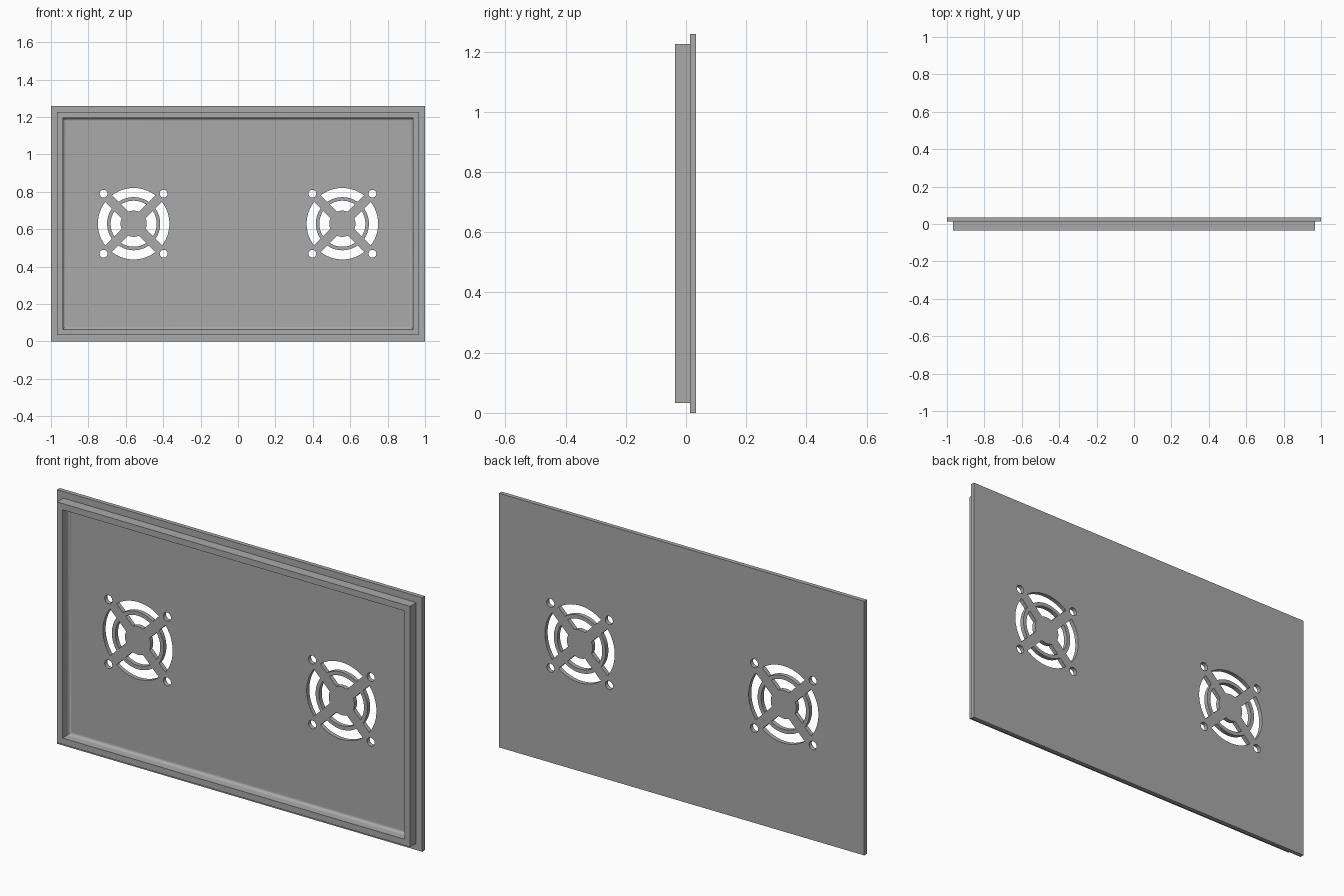
import bpy, bmesh, math
from mathutils import Vector

cube = bpy.data.objects.get("Cube")
if cube:
    bpy.data.objects.remove(cube, do_unlink=True)

HEIGHT = 1.258
MID_Z = HEIGHT / 2
BACK, SEAT, FRONT = 0.034, 0.013, -0.036   # depth of panel back, panel face, rim face
FAN_X = 0.558

grey = bpy.data.materials.new("grey plastic")
grey.use_nodes = True
colour = (0.4, 0.4, 0.4, 1)
grey.diffuse_color = colour
grey.node_tree.nodes["Principled BSDF"].inputs["Base Color"].default_value = colour


def make_object(name, bm):
    bmesh.ops.recalc_face_normals(bm, faces=bm.faces)
    mesh = bpy.data.meshes.new(name)
    bm.to_mesh(mesh)
    bm.free()
    mesh.materials.append(grey)
    obj = bpy.data.objects.new(name, mesh)
    bpy.context.collection.objects.link(obj)
    return obj


def add_prism(bm, outline, y0, y1):
    """Extrude a closed (x, z) outline from depth y0 to y1."""
    face = bm.faces.new([bm.verts.new((x, y0, z)) for x, z in outline])
    new = bmesh.ops.extrude_face_region(bm, geom=[face])["geom"]
    verts = [v for v in new if isinstance(v, bmesh.types.BMVert)]
    bmesh.ops.translate(bm, verts=verts, vec=(0, y1 - y0, 0))


def slot_outline(cx, cz, r_in, r_out, mid, half_bar, steps=20):
    """Ring quarter whose straight ends run parallel to the spokes."""
    points = []
    for r, direction in ((r_out, 1), (r_in, -1)):
        reach = math.pi / 4 - math.asin(half_bar / r)
        for i in range(steps + 1):
            a = mid + direction * reach * (2 * i / steps - 1)
            points.append((cx + r * math.cos(a), cz + r * math.sin(a)))
    return points


def circle_outline(cx, cz, r, steps=24):
    return [(cx + r * math.cos(math.tau * i / steps),
             cz + r * math.sin(math.tau * i / steps)) for i in range(steps)]


# Back panel
bm = bmesh.new()
add_prism(bm, [(-1, 0), (1, 0), (1, HEIGHT), (-1, HEIGHT)], SEAT, BACK)
panel = make_object("back_panel", bm)

# Fan grille openings: two rings of slots and four screw holes per fan
bm = bmesh.new()
for cx in (-FAN_X, FAN_X):
    for k in range(4):
        mid = k * math.pi / 2
        for r_in, r_out in ((0.142, 0.191), (0.07, 0.123)):
            add_prism(bm, slot_outline(cx, MID_Z, r_in, r_out, mid, 0.025), -0.1, 0.1)
        corner = mid + math.pi / 4
        add_prism(bm, circle_outline(cx + 0.227 * math.cos(corner),
                                     MID_Z + 0.227 * math.sin(corner), 0.021), -0.1, 0.1)
cutter = make_object("grille_cutter", bm)

cut = panel.modifiers.new("grille", "BOOLEAN")
cut.operation = "DIFFERENCE"
cut.solver = "EXACT"
cut.object = cutter
bpy.context.view_layer.objects.active = panel
panel.select_set(True)
bpy.ops.object.modifier_apply(modifier=cut.name)
bpy.data.objects.remove(cutter, do_unlink=True)

# Raised rim: section of (inset, depth) with a fillet at its inner foot
OUTER, INNER, FILLET = 0.033, 0.064, 0.016
section = [(OUTER, SEAT), (OUTER, FRONT), (INNER, FRONT)]
for i in range(9):
    a = math.pi / 2 * i / 8
    section.append((INNER + FILLET * (1 - math.cos(a)),
                    SEAT - FILLET * (1 - math.sin(a))))
bm = bmesh.new()
loops = []
for sx, sz in ((-1, -1), (1, -1), (1, 1), (-1, 1)):
    loops.append([bm.verts.new(Vector((sx * (1 - d), y, MID_Z + sz * (MID_Z - d))))
                  for d, y in section])
for k in range(4):
    a, b = loops[k], loops[(k + 1) % 4]
    for i in range(len(section) - 1):
        bm.faces.new((a[i], b[i], b[i + 1], a[i + 1]))
rim = make_object("raised_rim", bm)

# Smooth curves, keep edges crisp
for obj in (panel, rim):
    bpy.ops.object.select_all(action="DESELECT")
    obj.select_set(True)
    bpy.context.view_layer.objects.active = obj
    bpy.ops.object.shade_smooth_by_angle(angle=math.radians(30))
